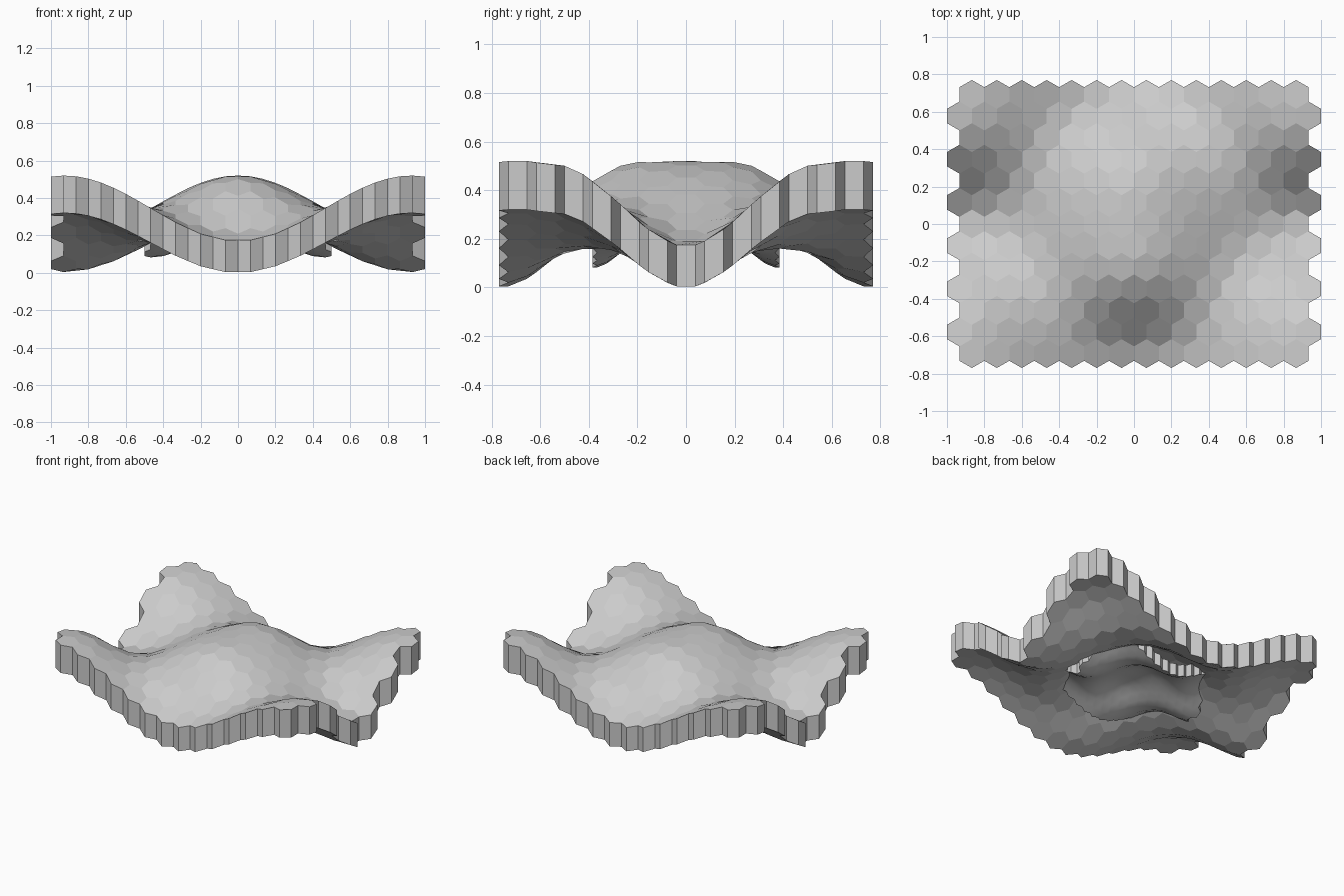
import bpy, bmesh, math

if "Cube" in bpy.data.objects:
    bpy.data.objects.remove(bpy.data.objects["Cube"])

HEX_W = 2 / 15                    # flat-to-flat width of one hexagon
HEX_R = HEX_W / math.sqrt(3)      # corner radius
ROWS = 13

mat = bpy.data.materials.new("light grey")
mat.diffuse_color = (0.6, 0.6, 0.6, 1)
mat.use_nodes = True
mat.node_tree.nodes["Principled BSDF"].inputs["Base Color"].default_value = mat.diffuse_color


def wave(x, y):
    """Rounded humps at centre and corners, tight valleys at edge middles (-1..1)."""
    cx = math.cos(math.pi * x / 0.93)
    cy = math.cos(math.pi * y / 0.77)
    f = cx * cy + 0.55 * cx * cx * (1 - cy * cy)
    return max(-1, min(1, f))


def hex_panel(name, scale, lift, smooth):
    bm = bmesh.new()
    cache = {}

    def corner(x, y):
        key = (round(x, 3), round(y, 3))
        if key not in cache:
            f = wave(x, y)
            cache[key] = tuple(
                bm.verts.new((x * scale, y * scale, z * scale + lift))
                for z in (0.345 + 0.175 * f, 0.16 + 0.16 * f))
        return cache[key]

    # top and bottom hexagons, counting how often each edge is used
    edges = {}
    for row in range(ROWS):
        n = 14 + row % 2
        y = (row - (ROWS - 1) / 2) * HEX_R * 1.5
        for i in range(n):
            x = (i - (n - 1) / 2) * HEX_W
            ring = [corner(x + HEX_R * math.cos(math.radians(60 * k + 30)),
                           y + HEX_R * math.sin(math.radians(60 * k + 30)))
                    for k in range(6)]
            bm.faces.new([v[0] for v in ring])
            bm.faces.new([v[1] for v in reversed(ring)])
            for a, b in zip(ring, ring[1:] + ring[:1]):
                edges.setdefault(frozenset((a, b)), []).append((a, b))

    # zigzag rim walls
    for uses in edges.values():
        if len(uses) == 1:
            a, b = uses[0]
            bm.faces.new((a[0], a[1], b[1], b[0]))

    me = bpy.data.meshes.new(name)
    bm.to_mesh(me)
    bm.free()
    me.materials.append(mat)
    ob = bpy.data.objects.new(name, me)
    bpy.context.collection.objects.link(ob)
    if smooth:
        bpy.context.view_layer.objects.active = ob
        ob.select_set(True)
        bpy.ops.object.shade_smooth_by_angle(angle=math.radians(40))
        ob.select_set(False)


# large wavy panel, and its half-size copy tucked underneath
hex_panel("wavy_panel", 1.0, 0.0, False)
hex_panel("backing_panel", 0.5, 0.08, True)
